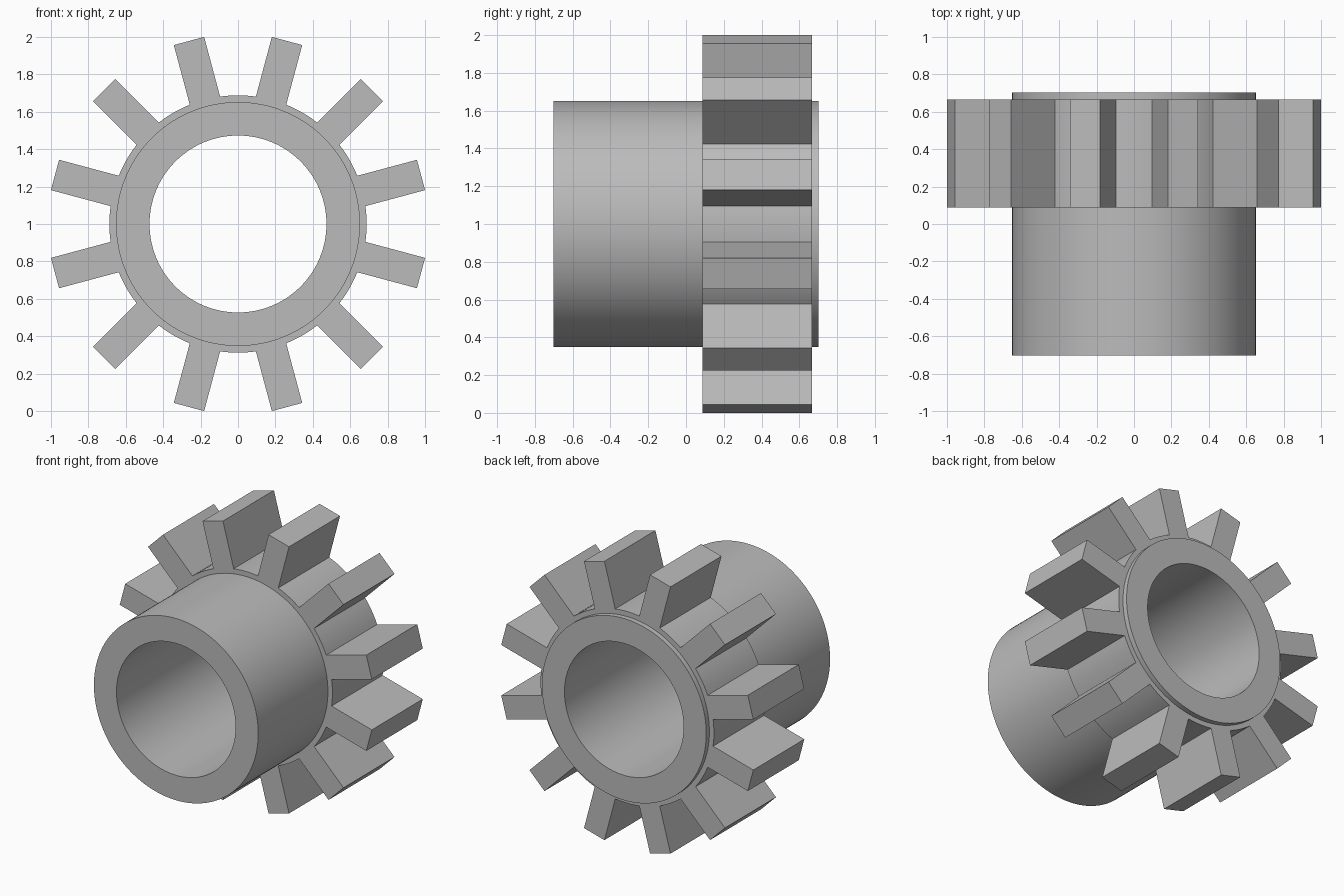
import bpy, bmesh
from math import sin, cos, asin, pi, radians
from mathutils import Vector

cube = bpy.data.objects.get("Cube")
if cube:
    bpy.data.objects.remove(cube, do_unlink=True)

CENTRE_Z = 1.0
SLEEVE_R, BORE_R, SLEEVE_HALF = 0.652, 0.473, 0.702
ROOT_R, TIP_R, HALF_WIDTH = 0.688, 1.013, 0.084
GEAR_FRONT, GEAR_BACK = 0.088, 0.666
TEETH, ARC_STEPS, SIDES = 12, 6, 128

grey = bpy.data.materials.new("plain grey")
grey.use_nodes = True
colour = (0.5, 0.5, 0.5, 1)
grey.diffuse_color = colour
grey.node_tree.nodes["Principled BSDF"].inputs["Base Color"].default_value = colour


def polar(r, a, y):
    return Vector((r * cos(a), y, CENTRE_Z + r * sin(a)))


def finish(bm, name):
    bmesh.ops.remove_doubles(bm, verts=bm.verts, dist=0.0001)
    bmesh.ops.recalc_face_normals(bm, faces=bm.faces)
    mesh = bpy.data.meshes.new(name)
    bm.to_mesh(mesh)
    bm.free()
    mesh.materials.append(grey)
    obj = bpy.data.objects.new(name, mesh)
    bpy.context.collection.objects.link(obj)
    bpy.ops.object.select_all(action='DESELECT')
    obj.select_set(True)
    bpy.context.view_layer.objects.active = obj
    bpy.ops.object.shade_smooth_by_angle(angle=radians(30))


# Hollow sleeve: a rectangular section swept round the bore axis
bm = bmesh.new()
section = [(BORE_R, -SLEEVE_HALF), (SLEEVE_R, -SLEEVE_HALF),
           (SLEEVE_R, SLEEVE_HALF), (BORE_R, SLEEVE_HALF)]
verts = [bm.verts.new(polar(r, 0, y)) for r, y in section]
edges = [bm.edges.new((verts[i - 1], verts[i])) for i in range(len(verts))]
bmesh.ops.spin(bm, geom=verts + edges, cent=(0, 0, CENTRE_Z), axis=(0, 1, 0),
               angle=2 * pi, steps=SIDES)
finish(bm, "sleeve")

# Toothed ring: flat front outline, then extruded back
bm = bmesh.new()
inner_r = SLEEVE_R - 0.03
pitch = 2 * pi / TEETH
root_half, tip_r = asin(HALF_WIDTH / ROOT_R), (TIP_R ** 2 + HALF_WIDTH ** 2) ** 0.5
tip_half = asin(HALF_WIDTH / tip_r)


def add_face(points):
    bm.faces.new([bm.verts.new(polar(r, a, GEAR_FRONT)) for r, a in points])


for k in range(TEETH):
    mid = pitch * (k + 0.5)
    lo, hi = mid - root_half, mid + root_half
    add_face([(inner_r, lo), (ROOT_R, lo), (tip_r, mid - tip_half),
              (tip_r, mid + tip_half), (ROOT_R, hi), (inner_r, hi)])
    step = (pitch - 2 * root_half) / ARC_STEPS
    for i in range(ARC_STEPS):
        a, b = hi + i * step, hi + (i + 1) * step
        add_face([(inner_r, a), (ROOT_R, a), (ROOT_R, b), (inner_r, b)])

bmesh.ops.remove_doubles(bm, verts=bm.verts, dist=0.0001)
extruded = bmesh.ops.extrude_face_region(bm, geom=bm.faces[:], use_keep_orig=True)
moved = [g for g in extruded["geom"] if isinstance(g, bmesh.types.BMVert)]
bmesh.ops.translate(bm, verts=moved, vec=(0, GEAR_BACK - GEAR_FRONT, 0))
finish(bm, "toothed_ring")
